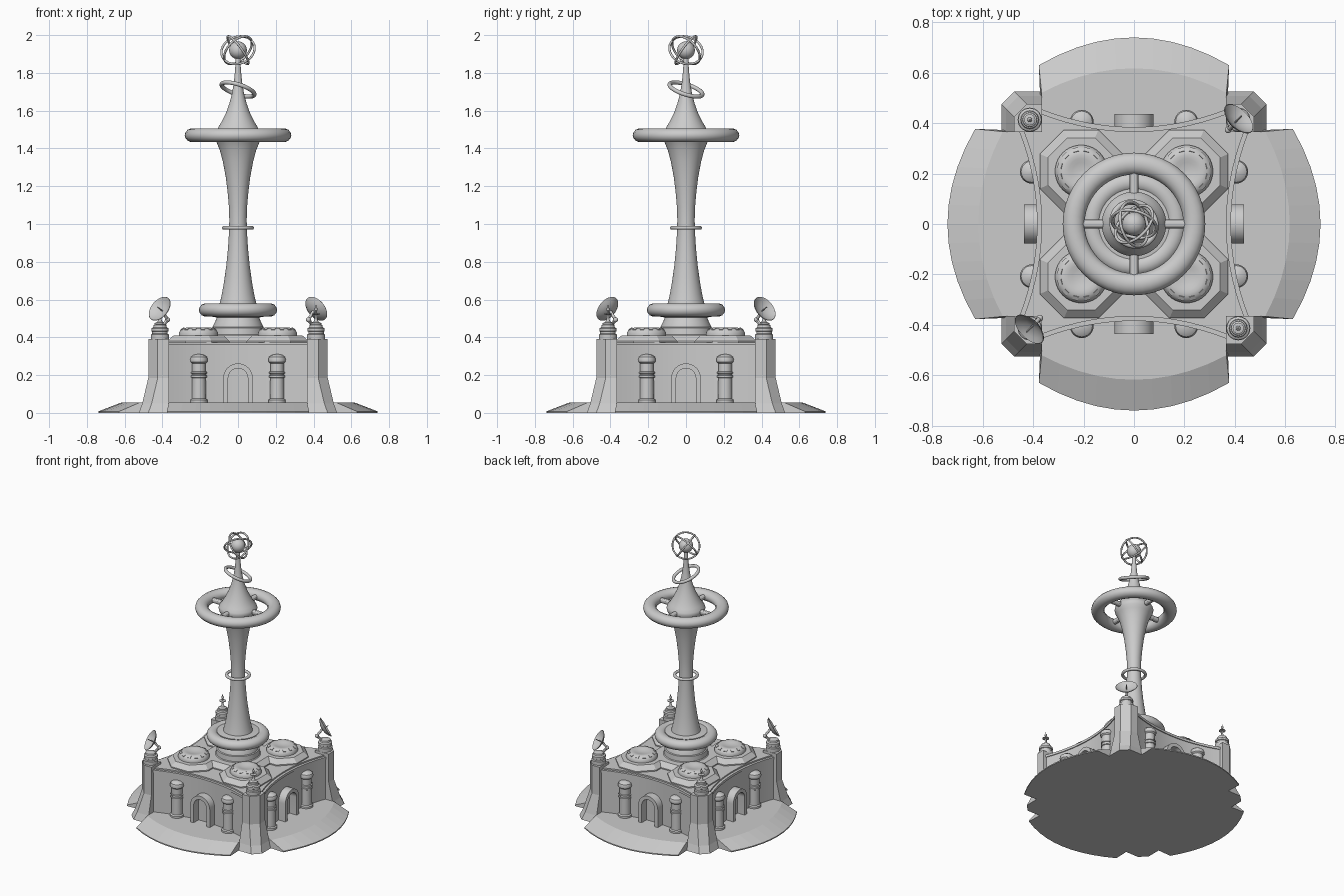
import bpy, bmesh
from math import sin, cos, pi, radians
from mathutils import Vector, Matrix

if "Cube" in bpy.data.objects:
    bpy.data.objects.remove(bpy.data.objects["Cube"])


def finish(name, bm):
    bmesh.ops.remove_doubles(bm, verts=bm.verts, dist=1e-5)
    bmesh.ops.recalc_face_normals(bm, faces=bm.faces)
    me = bpy.data.meshes.new(name)
    bm.to_mesh(me)
    bm.free()
    ob = bpy.data.objects.new(name, me)
    bpy.context.collection.objects.link(ob)
    return ob


def loft(name, sections):
    """Skin closed cross-sections and cap both ends."""
    bm = bmesh.new()
    rings = [[bm.verts.new(p) for p in s] for s in sections]
    n = len(rings[0])
    for a, b in zip(rings, rings[1:]):
        for i in range(n):
            bm.faces.new((a[i], a[(i + 1) % n], b[(i + 1) % n], b[i]))
    bm.faces.new(rings[0])
    bm.faces.new(rings[-1])
    return finish(name, bm)


def lathe(name, profile, loc=(0, 0, 0), seg=32, axis=None):
    """Spin (radius, height) points about an axis."""
    r = [(max(r, 1e-4), z) for r, z in profile]
    ob = loft(name, [[(q * cos(2 * pi * i / seg), q * sin(2 * pi * i / seg), z)
                      for i in range(seg)] for q, z in r])
    ob.location = loc
    if axis is not None:
        ob.rotation_euler = Vector(axis).to_track_quat('Z', 'Y').to_euler()
    return ob


def torus(name, major, minor, loc, axis=(0, 0, 1), flat=1.0):
    bpy.ops.mesh.primitive_torus_add(major_radius=major, minor_radius=minor, location=loc,
                                     major_segments=48, minor_segments=14)
    ob = bpy.context.object
    ob.name = name
    ob.rotation_euler = Vector(axis).to_track_quat('Z', 'Y').to_euler()
    ob.scale.z = flat
    return ob


def ball(name, r, loc):
    bpy.ops.mesh.primitive_uv_sphere_add(radius=r, location=loc, segments=24, ring_count=14)
    bpy.context.object.name = name
    return bpy.context.object


def rod(name, a, b, r):
    a, b = Vector(a), Vector(b)
    return lathe(name, [(r, 0), (r, (b - a).length)], a, 12, b - a)


def around(ob, turns=(1, 2, 3)):
    """Repeat a part by quarter turns about the centre."""
    base = ob.matrix_basis.copy()
    for k in turns:
        c = ob.copy()
        bpy.context.collection.objects.link(c)
        c.matrix_basis = Matrix.Rotation(k * pi / 2, 4, 'Z') @ base


# Concave-sided main hall, trim and roof
def hall_outline(z, grow=0.0, n=16):
    pts = []
    for k in range(4):
        R = Matrix.Rotation(k * pi / 2, 3, 'Z')
        for i in range(n + 1):
            t = -1 + 2 * i / n
            pts.append(R @ Vector((0.365 * t, -(0.378 + grow + 0.07 * t * t), z)))
    return pts


loft("hall_walls", [hall_outline(0), hall_outline(0.352)])
loft("wall_trim", [hall_outline(0.345, 0.006), hall_outline(0.362, 0.006)])
loft("roof_deck", [hall_outline(0.35, -0.012), hall_outline(0.372, -0.012)])

# Curved ramps on the four sides
rows = []
for i in range(11):
    t = -1 + i / 5
    yc, yo = 0.617 - 0.097 * t * t, 0.739 - 0.11 * t * t
    rows.append([(0.366 * t, -0.36, 0), (0.366 * t, -0.36, 0.055), (0.366 * t, -yc, 0.055),
                 (0.377 * t, -yo, 0.008), (0.377 * t, -yo, 0)])
ramp = loft("ramp", rows)
around(ramp)

# Flared corner buttresses
secs = []
for z, o in ((0, 0.525), (0.05, 0.507), (0.185, 0.475), (0.39, 0.475)):
    i, c = 0.365, 0.05
    secs.append([(i, i, z), (o, i, z), (o, o - c, z), (o - c, o, z), (i, o, z)])
buttress = loft("corner_buttress", secs)
around(buttress)

# Arched doorways
path = [(1, 0.055, 0)] + [(cos(a * pi / 16), 0.184, sin(a * pi / 16)) for a in range(17)] + [(-1, 0.055, 0)]
arch = []
for c, z, s in path:
    arch.append([(r * c, y, z + r * s) for r, y in
                 ((0.078, -0.37), (0.078, -0.436), (0.052, -0.436), (0.052, -0.37))])
around(loft("door_arch", arch))

# Columns beside the doors
column = [(0.046, 0.05), (0.046, 0.068), (0.038, 0.075), (0.036, 0.185), (0.042, 0.188), (0.042, 0.198),
          (0.037, 0.2), (0.037, 0.207), (0.042, 0.209), (0.042, 0.217), (0.036, 0.22), (0.036, 0.262),
          (0.045, 0.27), (0.047, 0.283), (0.042, 0.297), (0.028, 0.307), (0, 0.312)]
for x in (-0.207, 0.207):
    around(lathe("column", column, (x, -0.405, 0), 24))

# Octagonal roof pads, shallow dished domes and their windows
k8 = 1 / cos(pi / 8)
pad = lathe("roof_pad", [(0.164 * k8, 0.35), (0.164 * k8, 0.38), (0.132 * k8, 0.41)], (0.209, 0.209, 0), 8)
pad.rotation_euler.z = pi / 8
around(pad)
around(lathe("roof_dome", [(0.104, 0.40), (0.104, 0.418), (0.1, 0.431), (0.091, 0.442), (0.078, 0.449),
                           (0.065, 0.451), (0.05, 0.449), (0.035, 0.445), (0.018, 0.442), (0, 0.441)],
             (0.209, 0.209, 0), 40))
bm = bmesh.new()
for i in range(12):
    M = (Matrix.Rotation(i * pi / 6 + pi / 12, 4, 'Z') @ Matrix.Translation((0.086, 0, 0.4425))
         @ Matrix.Rotation(radians(32), 4, 'Y') @ Matrix.Diagonal((0.018, 0.022, 0.009, 1)))
    bmesh.ops.create_cube(bm, size=1, matrix=M)
win = finish("dome_windows", bm)
win.location = (0.209, 0.209, 0)
around(win)

# Raised centre of the roof and central spire
centre = lathe("roof_centre", [(0.225 * k8, 0.36), (0.225 * k8, 0.38), (0.19 * k8, 0.41)], seg=8)
centre.rotation_euler.z = pi / 8
lathe("spire_plinth", [(0.16, 0.40), (0.145, 0.415), (0.142, 0.45), (0.133, 0.455)], seg=48)
lathe("spire", [(0.137, 0.42), (0.135, 0.455), (0.122, 0.48), (0.112, 0.505), (0.14, 0.51), (0.14, 0.575),
                (0.097, 0.58), (0.085, 0.63), (0.073, 0.70), (0.062, 0.78), (0.053, 0.87), (0.048, 0.95),
                (0.046, 1.02), (0.048, 1.09), (0.055, 1.17), (0.065, 1.25), (0.08, 1.33), (0.096, 1.39),
                (0.112, 1.43), (0.124, 1.45), (0.128, 1.47), (0.124, 1.485), (0.108, 1.505), (0.085, 1.545),
                (0.063, 1.59), (0.045, 1.64), (0.032, 1.69), (0.022, 1.75), (0.015, 1.82), (0.012, 1.89)], seg=48)
torus("lower_ring", 0.167, 0.04, (0, 0, 0.545), flat=0.9)
torus("middle_ring", 0.075, 0.01, (0, 0, 0.98))
torus("upper_ring", 0.239, 0.0435, (0, 0, 1.47), flat=0.86)
around(rod("ring_spoke", (0.1, 0, 1.47), (0.22, 0, 1.47), 0.018))
torus("tilted_ring", 0.091, 0.011, (0, 0, 1.712), (0.32, 0.32, 1))

# Orb with three crossing hoops
ball("orb", 0.047, (0, 0, 1.92))
for az in (135, 255, 15):
    a, e = radians(az), radians(35.26)
    torus("orb_hoop", 0.09, 0.006, (0, 0, 1.92), (cos(a) * cos(e), sin(a) * cos(e), sin(e)))

# Turret pedestals on every corner
P = 0.413
around(lathe("pedestal", [(0.048, 0.385), (0.048, 0.415), (0.041, 0.419), (0.041, 0.43), (0.046, 0.433),
                          (0.046, 0.447), (0.036, 0.453), (0.034, 0.465), (0.02, 0.47)], (P, P, 0), 28))

# Dishes on two opposite corners
n = Vector((cos(radians(30)) / 2 ** 0.5, cos(radians(30)) / 2 ** 0.5, 0.5))
apex = Vector((P - 0.006, P - 0.004, 0.545)) - n * 0.014
joint = Vector((P - 0.04, P - 0.04, 0.493))
parts = [lathe("dish", [(0, -0.003), (0.03, 0.001), (0.055, 0.012), (0.073, 0.026), (0.071, 0.028),
                        (0.053, 0.016), (0.03, 0.006), (0, 0.002)], apex, 36, n),
         rod("dish_feed", apex, apex + n * 0.045, 0.003),
         rod("dish_post", (P - 0.012, P - 0.012, 0.455), joint, 0.009),
         ball("dish_joint", 0.013, joint),
         rod("dish_arm", joint, apex, 0.008)]
for p in parts:
    around(p, (2,))

# Finials on the other two corners
for s in (1, -1):
    loc = (P * s, -P * s, 0)
    lathe("finial", [(0.03, 0.46), (0.028, 0.475), (0.014, 0.482), (0.007, 0.495), (0.005, 0.53),
                     (0.002, 0.57)], loc, 16)
    lathe("finial_disc", [(0.004, 0.518), (0.022, 0.521), (0.022, 0.525), (0.004, 0.528)], loc, 20)
    ball("finial_ball", 0.009, (P * s, -P * s, 0.548))

# Smooth the curved parts, keep hard edges and flat-faced masonry
bpy.ops.object.select_all(action='SELECT')
bpy.context.view_layer.objects.active = bpy.data.objects["spire"]
bpy.ops.object.shade_smooth_by_angle(angle=radians(30))
for ob in (ramp, buttress, pad, centre):
    ob.data.shade_flat()
